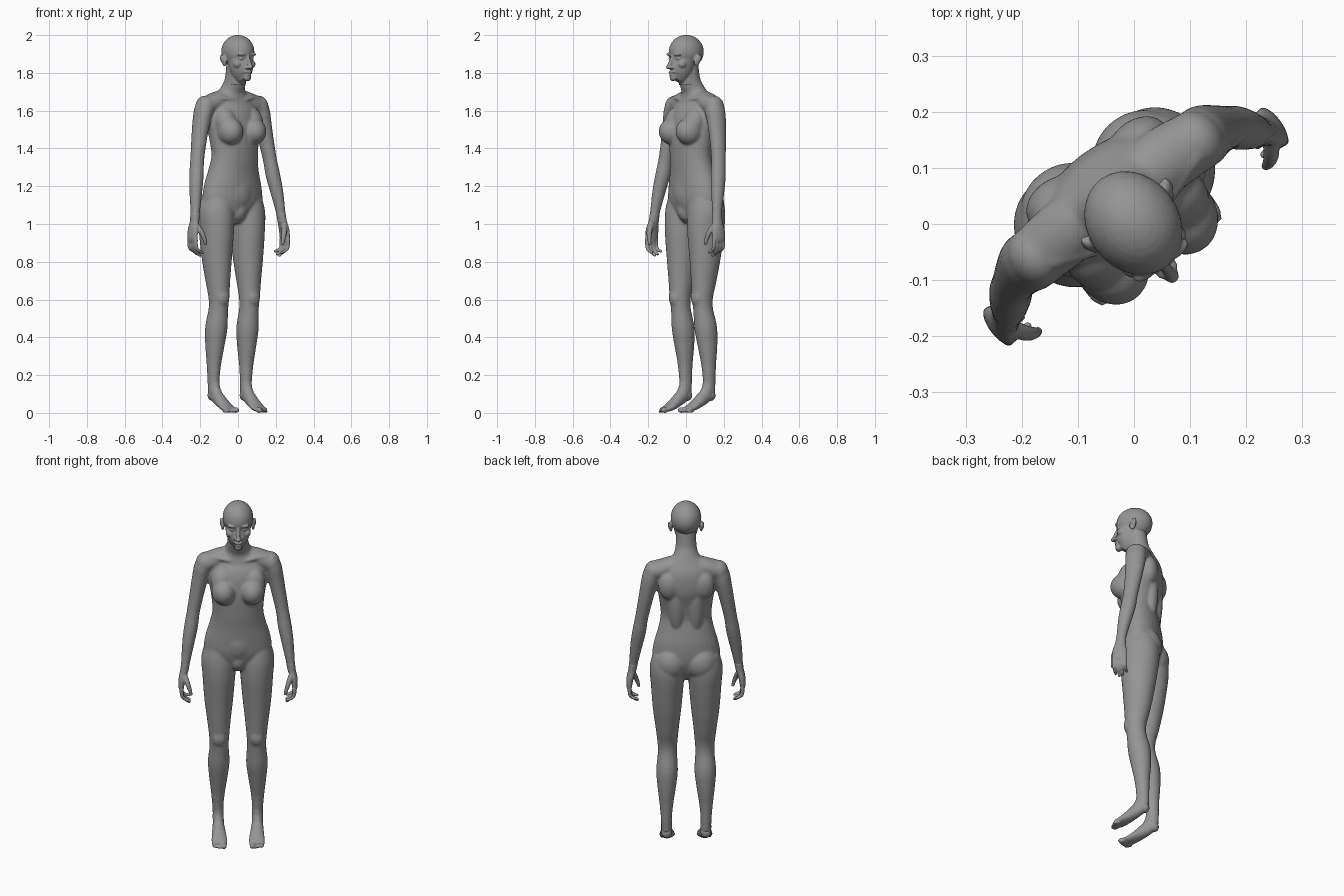
import bpy
import bmesh
import math
from mathutils import Vector, Matrix

UNIT = 0.01                      # part sizes below are in hundredths
FACING = math.radians(36)        # turn of the whole figure
SIDES = (1, -1)

default_cube = bpy.data.objects.get("Cube")
if default_cube:
    bpy.data.objects.remove(default_cube, do_unlink=True)

material = bpy.data.materials.new("clay grey")
material.use_nodes = True
colour = (0.3, 0.3, 0.3, 1.0)
material.diffuse_color = colour
material.node_tree.nodes["Principled BSDF"].inputs["Base Color"].default_value = colour


def catmull(before, start, end, after, t):
    """Smooth interpolation between two section rows."""
    return [0.5 * (2 * b + (c - a) * t + (2 * a - 5 * b + 4 * c - d) * t * t
                   + (3 * b - a - 3 * c + d) * t ** 3)
            for a, b, c, d in zip(before, start, end, after)]


def loft(bm, rows, side=1, steps=4, count=28):
    """Skin elliptical sections (x, y, z, half width, half depth) along a path."""
    last = len(rows) - 1
    dense = []
    for i in range(last):
        for k in range(steps):
            dense.append(catmull(rows[max(i - 1, 0)], rows[i], rows[i + 1],
                                 rows[min(i + 2, last)], k / steps))
    dense.append(list(rows[-1]))
    centres = [Vector((r[0] * side, r[1], r[2])) * UNIT for r in dense]
    rings = []
    for i, row in enumerate(dense):
        tangent = centres[min(i + 1, len(dense) - 1)] - centres[max(i - 1, 0)]
        tangent.normalize()
        reference = Vector((0, 0, 1)) if abs(tangent.x) > 0.8 else Vector((1, 0, 0))
        across = (reference - tangent * reference.dot(tangent)).normalized()
        deep = tangent.cross(across)
        ring = []
        for k in range(count):
            angle = math.tau * k / count
            ring.append(bm.verts.new(centres[i] + UNIT * (
                across * row[3] * math.cos(angle) + deep * row[4] * math.sin(angle))))
        rings.append(ring)
    for low, high in zip(rings, rings[1:]):
        for k in range(count):
            n = (k + 1) % count
            bm.faces.new((low[k], low[n], high[n], high[k]))
    bm.faces.new(rings[0][::-1])
    bm.faces.new(rings[-1])


def ball(bm, centre, radii, side=1, tilt=0):
    """Ellipsoid, tilted about the sideways axis."""
    place = (Matrix.Translation(Vector((centre[0] * side, *centre[1:])) * UNIT)
             @ Matrix.Rotation(math.radians(tilt), 4, "X")
             @ Matrix.Diagonal((*(Vector(radii) * UNIT), 1)))
    bmesh.ops.create_uvsphere(bm, u_segments=28, v_segments=18, radius=1, matrix=place)


def finish(bm, name, voxel, smoothing):
    """Fuse the overlapping forms into one smooth skin."""
    bmesh.ops.recalc_face_normals(bm, faces=bm.faces)
    mesh = bpy.data.meshes.new(name)
    bm.to_mesh(mesh)
    bm.free()
    mesh.materials.append(material)
    mesh.shade_smooth()
    item = bpy.data.objects.new(name, mesh)
    bpy.context.collection.objects.link(item)
    item.rotation_euler.z = FACING
    fuse = item.modifiers.new("Fuse", "REMESH")
    fuse.mode = "VOXEL"
    fuse.voxel_size = voxel
    fuse.use_smooth_shade = True
    soften = item.modifiers.new("Soften", "SMOOTH")
    soften.factor = 0.5
    soften.iterations = smoothing


# Torso and neck
body = bmesh.new()
loft(body, [(0, 4.5, 100, 7, 5), (0, 5, 105, 14, 8), (0, 5, 112, 18, 10),
            (0, 4.8, 120, 17.3, 10.3), (0, 4, 128, 15, 9.8), (0, 3, 136, 13.6, 9.4),
            (0, 3.5, 146, 14.6, 10.2), (0, 5, 155, 16, 10.6), (0, 6, 162, 15, 9),
            (0, 5.5, 167, 11.5, 7), (0, 4.5, 171, 7.2, 5.8), (0, 2.5, 176, 5.6, 5.6),
            (0, 1, 186, 5.4, 5.6)])
ball(body, (0, 0, 117), (9, 6, 11))
ball(body, (0, 0.5, 107), (5, 5, 6))

for s in SIDES:
    # Chest, back and seat
    ball(body, (7.6, -3.2, 149), (6.6, 7.8, 7.2), s)
    ball(body, (8.5, -1, 154), (6, 5.5, 8), s, -15)
    ball(body, (5, 10.5, 146), (4.5, 4, 18), s)
    ball(body, (9, 11, 156), (6, 4.5, 8), s)
    ball(body, (8, 9.5, 110), (8.6, 7.6, 9.5), s)
    # Shoulder yoke and collarbone
    loft(body, [(2, 5.5, 167, 5, 5), (10, 6, 165, 5, 6), (18, 5.5, 162, 5, 5.5)], s)
    loft(body, [(1.5, -0.5, 165, 1, 1), (8, 0, 166.5, 1, 1), (16, 3, 167, 1, 1)], s)
    # Arm
    ball(body, (17.5, 5.5, 162), (5, 5.7, 6), s)
    loft(body, [(17, 5.5, 164, 4.2, 5), (18.5, 5.5, 160, 4.8, 5.6), (20, 5.5, 154, 4.4, 5.3),
                (21.8, 5, 145, 3.9, 4.6), (23.8, 4, 134, 3.5, 4), (25, 3, 126, 3.7, 4.1),
                (26.5, 1.5, 117, 3.3, 3.6), (28, 0, 106, 2.4, 2.7), (28.8, -0.5, 100, 2.2, 3)], s)
    # Leg
    loft(body, [(9.5, 6, 114, 8, 9), (10, 6, 106, 9.5, 10.4), (10.1, 5.5, 96, 8.8, 10.2),
                (10.2, 5, 82, 7.7, 8.6), (10.1, 4.2, 70, 6.3, 7), (10, 3.5, 62, 5.5, 5.8),
                (10, 3.9, 55, 5.1, 5.3), (10.2, 5.5, 45, 5.8, 6.1), (10.4, 6.5, 36, 5, 5.4),
                (10.6, 7.2, 25, 3.6, 4), (10.6, 7.5, 16, 2.9, 3.5), (10.5, 7.5, 10, 2.9, 3.3)], s)
    ball(body, (10, -0.6, 61), (3.6, 2.4, 4.5), s)
finish(body, "body", 0.006, 12)

# Feet resting on the toes
feet = bmesh.new()
for s in SIDES:
    loft(feet, [(10.5, 7.5, 19, 2.7, 3.2), (10.5, 7, 13, 2.9, 3.6),
                (10.4, 5, 9, 3, 3.8)], s)
    ball(feet, (10.5, 8, 9.6), (2.9, 2.9, 3.4), s, 30)
    loft(feet, [(10.5, 8, 9.5, 2.6, 2.6), (10.4, 4, 8, 3.1, 3.6), (10.2, 0, 5.2, 3.7, 2.9),
                (10, -4, 2.8, 4.2, 2), (10, -7.5, 1.6, 4, 1.3)], s)
    for toe in range(5):
        radius = 1.5 if toe == 0 else 1 - 0.07 * toe
        ball(feet, (7.6 + 1.25 * toe + 0.4 * (toe > 0), -8.4 + 0.5 * toe, radius),
             (radius, 2.3, radius), s)
finish(feet, "feet", 0.004, 4)

# Hands with curled fingers
hands = bmesh.new()
for s in SIDES:
    loft(hands, [(28, 0, 106, 2.4, 2.7), (28.8, -0.3, 101, 2.1, 3), (29.8, -0.5, 97, 1.9, 3.9),
                 (30.3, -0.5, 92.5, 1.6, 4), (30.2, -0.5, 90.5, 1.2, 3.6)], s)
    for finger in range(4):
        y = -3.6 + 2 * finger
        drop = 1.5 * abs(finger - 1.3)
        path = [(30.2, y, 92, 1.1, 1.1), (30, y, 88, 1, 1),
                (28.5, y, 85 + drop / 2, 0.9, 0.9), (26, y, 83 + drop, 0.8, 0.8)]
        loft(hands, path, s, count=12)
        ball(hands, path[-1][:3], (0.8, 0.8, 0.8), s)
    loft(hands, [(28.8, -1.5, 100, 1.4, 1.6), (27.2, -4.2, 96, 1.4, 1.5),
                 (25.8, -5.3, 92, 1.1, 1.1), (25, -5.4, 89, 0.8, 0.8)], s, count=14)
finish(hands, "hands", 0.004, 4)

# Head: skull and face
head = bmesh.new()
ball(head, (0, 0.2, 191.2), (8.2, 9.8, 8.9))
loft(head, [(0, -5.5, 175.8, 2.2, 2.6), (0, -4.2, 178, 4.3, 5.2), (0, -3.2, 181, 5.8, 6.5),
            (0, -2.5, 184.5, 6.6, 6.7), (0, -2, 187.5, 7, 6.6), (0, -1.5, 192, 7.5, 7.8)])
loft(head, [(0, 1.8, 174, 5.2, 5.2), (0, 1.2, 180, 5.3, 5.5), (0, 1, 186, 5.3, 5.5)])
ball(head, (0, -8.4, 177.4), (2.2, 1.7, 1.8))
# Nose and mouth
loft(head, [(0, -8.6, 189, 0.9, 1), (0, -9.8, 186, 0.9, 1.2), (0, -11.1, 183.3, 1.2, 1.3)])
ball(head, (0, -11.4, 183), (1.3, 1.4, 1.1))
ball(head, (0, -9.3, 180.4), (2.4, 1.3, 0.8))
ball(head, (0, -9.1, 179), (2.1, 1.3, 0.8))
for s in SIDES:
    # Nostrils, brows, eyes, cheeks and ears
    ball(head, (1.2, -10, 182.8), (0.9, 1.2, 0.8), s)
    ball(head, (3.2, -8, 189.8), (2.8, 1.5, 0.9), s)
    ball(head, (3.2, -7.5, 187.6), (1.6, 1.2, 0.9), s)
    ball(head, (4.5, -5.6, 184.6), (2.2, 2.6, 2.2), s)
    ball(head, (8.1, 1.4, 186.5), (1, 1.8, 3.2), s, -12)
    ball(head, (9, 2.2, 187.6), (0.7, 1.4, 2.2), s, -12)
finish(head, "head", 0.004, 5)
